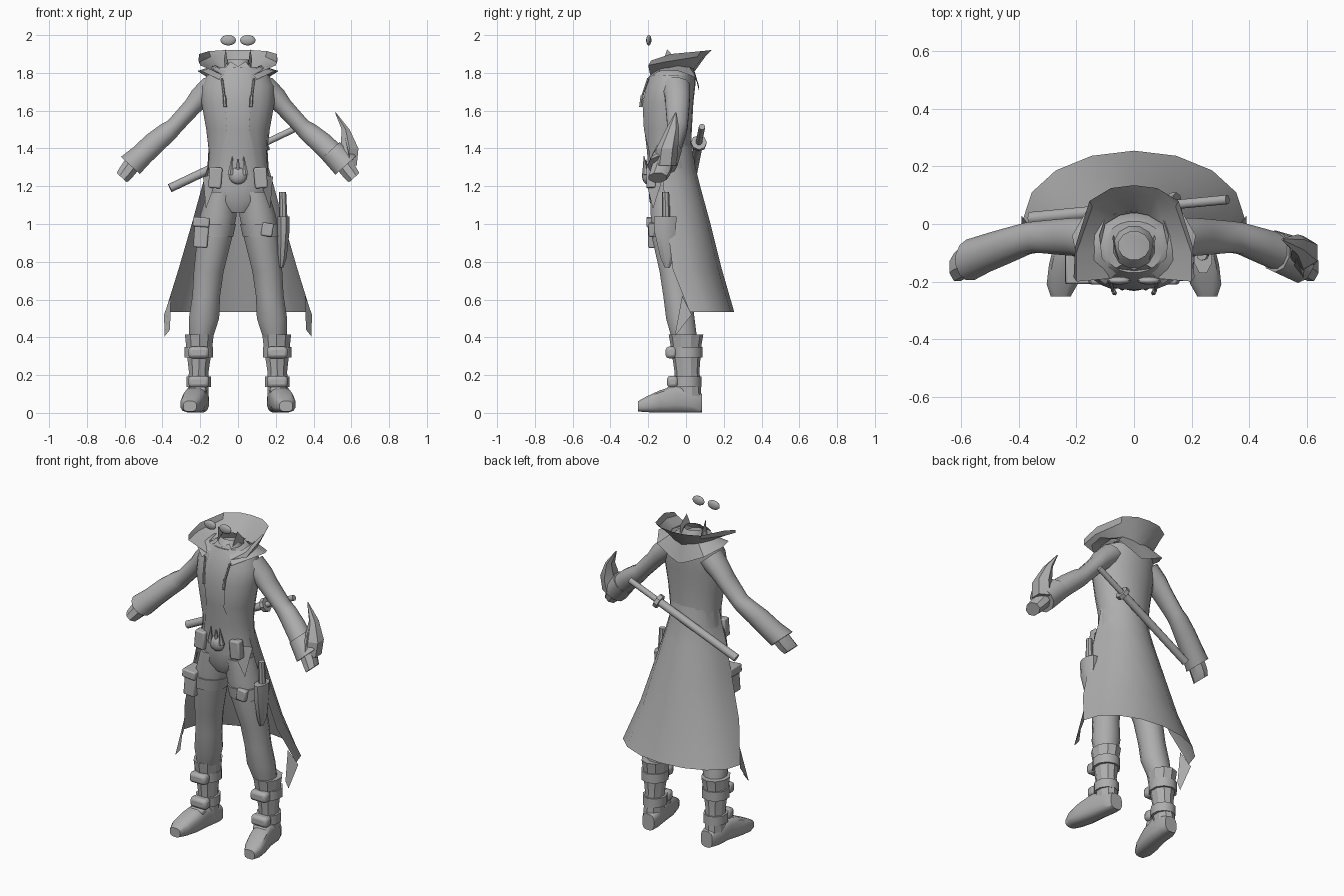
import bpy, bmesh, math
from mathutils import Matrix, Vector

cube = bpy.data.objects.get("Cube")
if cube:
    bpy.data.objects.remove(cube, do_unlink=True)

grey = bpy.data.materials.new("plain grey")
grey.use_nodes = True
GREY = (0.42, 0.42, 0.42, 1)
grey.diffuse_color = GREY
for node in grey.node_tree.nodes:
    if node.type == 'BSDF_PRINCIPLED':
        node.inputs["Base Color"].default_value = GREY

X, Y, Z = Vector((1, 0, 0)), Vector((0, 1, 0)), Vector((0, 0, 1))


def finish(name, bm, paired=False, bevel=0, angle=40):
    """Turn a bmesh into a named object, optionally mirrored and bevelled."""
    bmesh.ops.recalc_face_normals(bm, faces=bm.faces)
    mesh = bpy.data.meshes.new(name)
    bm.to_mesh(mesh)
    bm.free()
    mesh.materials.append(grey)
    for poly in mesh.polygons:
        poly.use_smooth = True
    mesh.set_sharp_from_angle(angle=math.radians(angle))
    obj = bpy.data.objects.new(name, mesh)
    bpy.context.scene.collection.objects.link(obj)
    if bevel:
        mod = obj.modifiers.new("soft edges", 'BEVEL')
        mod.width, mod.segments = bevel, 2
    if paired:
        obj.modifiers.new("other side", 'MIRROR')
    return obj


def skin(bm, rows, closed):
    """Bridge consecutive rows of points with quads."""
    grid = [[bm.verts.new(p) for p in row] for row in rows]
    for lower, upper in zip(grid, grid[1:]):
        count = len(lower)
        for i in range(count if closed else count - 1):
            j = (i + 1) % count
            bm.faces.new((lower[i], lower[j], upper[j], upper[i]))
    return grid


def loft(name, rings, sides=12, u=X, v=Y, power=1.0, caps=True, **opts):
    """Skin rings given as (x, y, z, radius along u, radius along v)."""
    def soft(t):
        return math.copysign(abs(t) ** power, t)
    rows = []
    for x, y, z, ru, rv in rings:
        turns = [math.tau * (i + .5) / sides for i in range(sides)]
        rows.append([Vector((x, y, z)) + u * ru * soft(math.cos(a)) + v * rv * soft(math.sin(a))
                     for a in turns])
    bm = bmesh.new()
    grid = skin(bm, rows, True)
    if caps:
        bm.faces.new(grid[0])
        bm.faces.new(grid[-1])
    return finish(name, bm, **opts)


def sheet(name, halves, **opts):
    """Skin rows of points that end on the centre line and are mirrored over it."""
    rows = [half + [(-p[0], p[1], p[2]) for p in reversed(half[:-1])] for half in halves]
    bm = bmesh.new()
    skin(bm, rows, False)
    return finish(name, bm, **opts)


def rod(name, start, end, radius, tip=None, sides=10, **opts):
    a, b = Vector(start), Vector(end)
    bm = bmesh.new()
    place = Matrix.Translation((a + b) / 2) @ (b - a).to_track_quat('Z', 'Y').to_matrix().to_4x4()
    bmesh.ops.create_cone(bm, cap_ends=True, segments=sides, radius1=radius,
                          radius2=radius if tip is None else tip, depth=(b - a).length, matrix=place)
    return finish(name, bm, **opts)


def box(name, centre, size, tilt=0, bevel=.008, **opts):
    bm = bmesh.new()
    place = Matrix.Translation(centre) @ Matrix.Rotation(tilt, 4, 'Y') @ Matrix.Diagonal((*size, 1))
    bmesh.ops.create_cube(bm, size=1, matrix=place)
    return finish(name, bm, bevel=bevel, **opts)


def ball(name, centre, size, **opts):
    bm = bmesh.new()
    place = Matrix.Translation(centre) @ Matrix.Diagonal((*size, 1))
    bmesh.ops.create_uvsphere(bm, u_segments=12, v_segments=8, radius=1, matrix=place)
    return finish(name, bm, **opts)


# Torso, with the coat front wrapped round it and left open down the middle
torso = [(0, -.08, 1.83, .1, .09), (0, -.075, 1.79, .155, .115), (0, -.085, 1.73, .185, .125),
         (0, -.1, 1.64, .185, .13), (0, -.1, 1.5, .16, .122), (0, -.095, 1.38, .145, .112),
         (0, -.09, 1.28, .15, .112), (0, -.085, 1.2, .165, .115), (0, -.085, 1.12, .16, .11),
         (0, -.085, 1.06, .08, .08)]
loft("torso", torso, sides=20, power=.9)

openings = (.4, .38, .36, .35, .6, .7, .72)
coat_rows = []
for (x, y, z, rx, ry), gap in zip(torso[1:], openings):
    turns = [gap + (math.pi - gap) * i / 10 for i in range(11)]
    coat_rows.append([((rx + .009) * math.sin(a), y - (ry + .009) * math.cos(a), z) for a in turns])
    coat_rows[-1][-1] = (0, y + ry + .009, z)
sheet("coat_body", coat_rows)

# Long coat skirt, open at the front: height, half width, front edge and back
skirt = [(1.42, .155, -.1, .03), (1.3, .162, -.12, .05), (1.2, .19, -.12, .075),
         (1.0, .245, -.1, .13), (.76, .315, -.07, .19), (.535, .385, .02, .255)]
skirt_rows = []
for z, wide, front, back in skirt:
    turns = [math.pi / 2 * (1 - i / 4) for i in range(5)]
    skirt_rows.append([(wide * math.sin(a), front + (back - front) * math.cos(a), z) for a in turns])
sheet("coat_skirt", skirt_rows, angle=30)

# Pointed tails at the front corners of the skirt, and short flaps at the hips
for name, corners in {
    "coat_tail": [(.355, -.02, .62), (.36, -.05, .44), (.388, -.06, .405), (.392, .03, .52)],
    "hip_flap": [(.1, -.2, 1.27), (.13, -.205, 1.2), (.17, -.175, 1.08), (.185, -.12, 1.25)],
    "collar_point": [(.05, -.13, 1.83), (.065, -.1, 1.925), (.075, -.05, 1.87), (.07, -.04, 1.83)],
}.items():
    bm = bmesh.new()
    bm.faces.new([bm.verts.new(p) for p in corners])
    finish(name, bm, paired=True)

# Flared collar, shoulder cape and inner neck band
sheet("flared_collar", [
    [(.085, -.19, 1.79), (.12, -.09, 1.82), (.1, 0, 1.82), (.05, .03, 1.81), (0, .04, 1.8)],
    [(.2, -.2, 1.84), (.2, -.1, 1.86), (.145, .06, 1.885), (.075, .095, 1.89), (0, .105, 1.89)],
    [(.21, -.185, 1.865), (.205, -.08, 1.9), (.155, .08, 1.915), (.08, .125, 1.92), (0, .135, 1.92)]],
    angle=30)
sheet("shoulder_cape", [
    [(.06, -.17, 1.81), (.11, -.12, 1.83), (.12, -.04, 1.84), (.1, .02, 1.83), (.05, .04, 1.82),
     (0, .045, 1.81)],
    [(.1, -.21, 1.765), (.195, -.14, 1.81), (.215, -.04, 1.81), (.16, .055, 1.775), (.06, .07, 1.725),
     (0, .07, 1.7)]])
loft("neck_band", [(0, -.085, 1.8, .085, .09), (0, -.08, 1.84, .07, .07), (0, -.075, 1.87, .055, .05)],
     caps=False)
bm = bmesh.new()
bm.faces.new([bm.verts.new(p) for p in ((0, -.18, 1.8), (.065, -.155, 1.83), (.04, -.14, 1.86),
                                        (0, -.16, 1.835))])
finish("shirt_collar", bm, paired=True)
rod("draw_cord", (.085, -.2, 1.77), (.072, -.234, 1.67), .006, sides=6, paired=True)
rod("cord_end", (.072, -.232, 1.68), (.068, -.24, 1.62), .009, sides=6, paired=True)

# Eyeglass lenses
ball("lens", (.052, -.197, 1.973), (.041, .014, .028), paired=True)

# Arms, cuffs and gloves
across = Vector((.74, 0, .67))
loft("sleeve", [(.13, -.055, 1.73, .07, .08), (.2, -.045, 1.67, .06, .068), (.243, -.045, 1.62, .05, .065),
                (.337, -.045, 1.517, .047, .056), (.37, -.05, 1.49, .056, .056),
                (.44, -.075, 1.432, .062, .062), (.51, -.1, 1.365, .063, .067),
                (.57, -.125, 1.31, .07, .073)], u=across, paired=True)
loft("glove", [(.55, -.12, 1.33, .05, .055), (.595, -.137, 1.27, .046, .056), (.615, -.15, 1.245, .04, .052)],
     u=across, sides=8, paired=True)

# Spiked guard on the left forearm
loft("forearm_guard", [(.49, -.095, 1.39, .069, .073), (.57, -.125, 1.31, .077, .08)], u=across, sides=10)
loft("guard_spike", [(.575, -.11, 1.31, .062, .06), (.59, -.1, 1.4, .055, .058), (.57, -.072, 1.5, .024, .036),
                     (.516, -.054, 1.59, .003, .004)], sides=6, angle=25)
rod("small_spike", (.58, -.16, 1.34), (.565, -.12, 1.46), .03, tip=.002, sides=4)

# Trousers
loft("trouser_leg", [(.085, -.085, 1.17, .08, .11), (.105, -.085, 1.04, .1, .105), (.125, -.085, .92, .095, .097),
                     (.155, -.06, .75, .082, .083), (.168, -.045, .62, .076, .078),
                     (.18, -.03, .5, .083, .078), (.195, -.01, .4, .065, .07)], paired=True)

# Boots with straps
loft("boot_shaft", [(.205, 0, .415, .08, .092), (.205, 0, .36, .074, .082), (.208, .005, .22, .055, .066),
                    (.21, .01, .12, .056, .07), (.21, .015, .05, .055, .068)], sides=10, paired=True, angle=30)
loft("boot_foot", [(.2, .085, .05, .04, .05), (.208, .04, .06, .055, .06), (.218, -.05, .075, .056, .075),
                   (.235, -.14, .06, .062, .06), (.25, -.21, .045, .055, .042), (.255, -.253, .035, .035, .028)],
     v=Z, sides=12, power=.65, paired=True)
for level, wide, deep in ((.32, .074, .083), (.165, .064, .076)):
    loft("boot_strap", [(.208, .005, level + h, wide + .005, deep) for h in (-.028, .028)],
         sides=10, paired=True)
    box("strap_pad", (.208, .005 - deep, level), (.11, .06, .062), bevel=.018, paired=True)
box("instep_buckle", (.215, -.08, .12), (.09, .05, .035), bevel=.012, paired=True)

# Thigh straps, pouch, sheath and knife
loft("thigh_strap", [(.125, -.085, .93, .102, .104), (.115, -.085, 1.0, .108, .111)], paired=True)
box("thigh_pouch", (-.195, -.15, .945), (.075, .1, .14), tilt=.08)
box("pouch_lid", (-.195, -.152, 1.01), (.088, .115, .05), tilt=.08)
box("strap_pocket", (.155, -.18, .97), (.06, .035, .07), tilt=.15)
loft("knife_sheath", [(.24, -.11, 1.04, .034, .065), (.24, -.11, .95, .034, .06), (.235, -.1, .82, .024, .038),
                      (.23, -.1, .77, .012, .014)], sides=8, angle=30)
rod("knife_handle", (.24, -.105, 1.03), (.236, -.108, 1.17), .022, tip=.019, sides=8)

# Belt pouches and horned buckle
box("belt_pouch", (.12, -.185, 1.245), (.068, .05, .11), tilt=-.08, paired=True)
ball("buckle", (0, -.205, 1.255), (.048, .028, .045))
rod("buckle_horn", (.04, -.215, 1.26), (.03, -.222, 1.36), .017, tip=.002, sides=6, paired=True)
rod("buckle_drop", (0, -.21, 1.25), (0, -.215, 1.34), .016, tip=.006, sides=6)

# Sword slung across the back
low, high = Vector((-.36, .02, 1.19)), Vector((.325, .085, 1.515))
neck = high.lerp(low, .27)
along = (high - low).normalized()
rod("scabbard", low, neck, .023)
rod("sword_guard", neck - along * .012, neck + along * .012, .042, sides=8)
rod("sword_grip", neck, high, .017)
